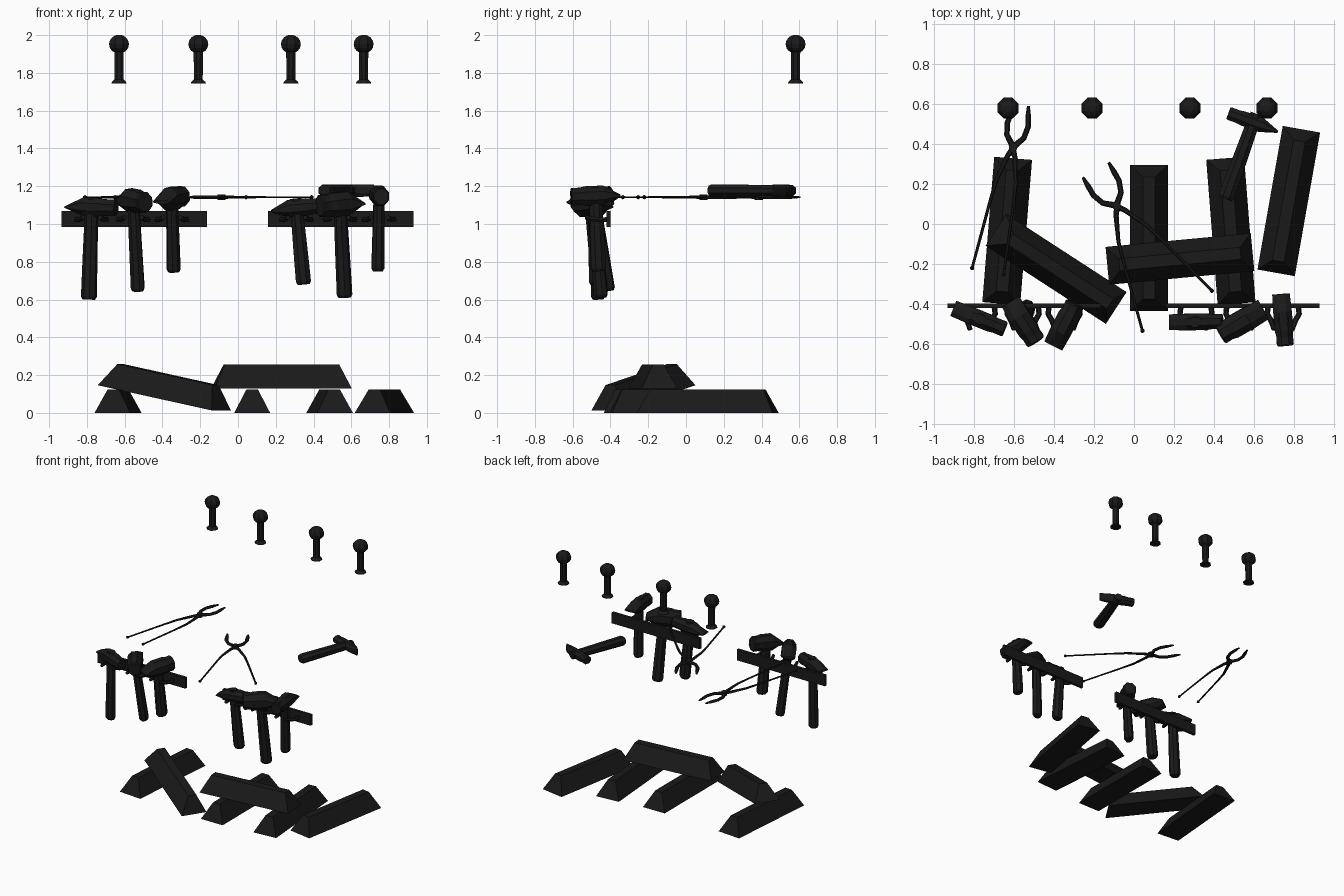
import bpy, bmesh, math
from mathutils import Vector, Matrix

if "Cube" in bpy.data.objects:
    bpy.data.objects.remove(bpy.data.objects["Cube"])

iron = bpy.data.materials.new("black_iron")
iron.diffuse_color = (0.01, 0.01, 0.01, 1)
iron.use_nodes = True
iron.node_tree.nodes["Principled BSDF"].inputs["Base Color"].default_value = iron.diffuse_color


def finish(name, bm, matrix=None):
    if matrix is not None:
        bm.transform(matrix)
    bmesh.ops.recalc_face_normals(bm, faces=bm.faces)
    me = bpy.data.meshes.new(name)
    bm.to_mesh(me)
    bm.free()
    me.materials.append(iron)
    ob = bpy.data.objects.new(name, me)
    bpy.context.collection.objects.link(ob)
    return ob


def loft(name, sections, matrix=None, sides=8):
    """Rings along local z; each section is (z, rx, ry, x offset)."""
    bm = bmesh.new()
    rings = []
    for z, rx, ry, ox in sections:
        ring = []
        for i in range(sides):
            a = 2 * math.pi * (i + 0.5) / sides
            ring.append(bm.verts.new((ox + rx * math.cos(a), ry * math.sin(a), z)))
        rings.append(ring)
    for a, b in zip(rings, rings[1:]):
        for i in range(sides):
            j = (i + 1) % sides
            bm.faces.new((a[i], a[j], b[j], b[i]))
    bm.faces.new(rings[0])
    bm.faces.new(rings[-1])
    return finish(name, bm, matrix)


def tube(name, pts, radii):
    """Flat-shaded bent rod, radius given per point."""
    cu = bpy.data.curves.new(name, 'CURVE')
    cu.dimensions = '3D'
    cu.bevel_depth = 1
    cu.bevel_resolution = 1
    cu.use_fill_caps = True
    sp = cu.splines.new('POLY')
    sp.points.add(len(pts) - 1)
    for p, co, r in zip(sp.points, pts, radii):
        p.co = (*co, 1)
        p.radius = r
    sp.use_smooth = False
    cu.materials.append(iron)
    ob = bpy.data.objects.new(name, cu)
    bpy.context.collection.objects.link(ob)
    return ob


def box(name, center, size):
    bm = bmesh.new()
    bmesh.ops.create_cube(bm, size=1)
    return finish(name, bm, Matrix.Translation(center) @ Matrix.Diagonal((*size, 1)))


# Ingots: tapered bars, long axis along local x
def ingot(x, y, z, yaw, pitch=0):
    bm = bmesh.new()
    bmesh.ops.create_cube(bm, size=1)
    for v in bm.verts:
        top = v.co.z > 0
        v.co.x *= 0.61 if top else 0.73
        v.co.y *= 0.06 if top else 0.19
        v.co.z = 0.125 if top else 0
    rot = Matrix.Rotation(math.radians(yaw), 4, 'Z') @ Matrix.Rotation(math.radians(pitch), 4, 'Y')
    finish("ingot", bm, Matrix.Translation((x, y, z)) @ rot)


ingot(-0.635, -0.035, 0, 85.3)
ingot(0.075, -0.07, 0, 90)
ingot(0.485, -0.035, 0, 94.5)
ingot(0.775, 0.115, 0, 80)
ingot(0.23, -0.175, 0.13, 5.4)
ingot(-0.39, -0.225, 0.08, -33, 10.5)

# Knobs: round-topped posts with flared feet
for x in (-0.63, -0.21, 0.28, 0.665):
    prof = [(1.745, 0.043), (1.752, 0.041), (1.766, 0.025), (1.91, 0.027)]
    prof += [(1.952 - 0.05 * math.cos(a), 0.057 * math.sin(a))
             for a in (math.pi * k / 8 for k in range(2, 8))]
    prof += [(2.0, 0.012)]
    loft("knob", [(z, r, r, 0) for z, r in prof], Matrix.Translation((x, 0.58, 0)))


# Hammers: handle along local z, head along local x with wedge at +x
def hammer(head, tip, yaw, length, r, above=0.05):
    head, tip = Vector(head), Vector(tip)
    z = (head - tip).normalized()
    d = Vector((math.cos(math.radians(yaw)), math.sin(math.radians(yaw)), 0))
    x = (d - z * d.dot(z)).normalized()
    y = z.cross(x)
    m = Matrix((x, y, z)).transposed().to_4x4()
    m.translation = head
    n = (head - tip).length
    loft("hammer_handle", [(-n, 0.034, 0.028, 0), (-n + 0.015, 0.043, 0.036, 0),
                           (-n * 0.6, 0.041, 0.034, 0), (-0.02, 0.036, 0.031, 0),
                           (above, 0.032, 0.028, 0)], m)
    side = Matrix(((0, 0, 1, 0), (0, 1, 0, 0), (-1, 0, 0, 0), (0, 0, 0, 1)))
    loft("hammer_head", [(-0.5 * length, 0.78 * r, 0.72 * r, 0), (-0.47 * length, 0.9 * r, 0.82 * r, 0),
                         (-0.32 * length, 0.88 * r, 0.8 * r, 0), (-0.2 * length, r, 0.9 * r, 0),
                         (0.16 * length, r, 0.9 * r, 0), (0.5 * length, 0.15 * r, 0.85 * r, 0.1 * r)], m @ side)


# Racks: two rails with a pair of curved pegs per hammer
racked = [
    ((-0.775, -0.475, 1.09), (-0.79, -0.465, 0.60), 158, 0.28, 0.052),
    ((-0.555, -0.49, 1.125), (-0.53, -0.415, 0.645), 122, 0.24, 0.064),
    ((-0.35, -0.505, 1.135), (-0.34, -0.463, 0.745), 243, 0.24, 0.064),
    ((0.31, -0.49, 1.085), (0.348, -0.48, 0.68), 181, 0.27, 0.050),
    ((0.54, -0.49, 1.105), (0.565, -0.45, 0.61), 30, 0.25, 0.070),
    ((0.747, -0.48, 1.15), (0.74, -0.463, 0.75), 95, 0.26, 0.056),
]
for x in (-0.55, 0.545):
    box("rack_rail", (x, -0.41, 1.027), (0.77, 0.022, 0.085))
for h in racked:
    hammer(*h)
    for s in (-1, 1):
        cx = h[0][0]
        tube("rack_peg", [(cx + s * 0.075, -0.41, 1.025), (cx + s * 0.08, -0.45, 1.022),
                          (cx + s * 0.06, -0.485, 1.025), (cx + s * 0.045, -0.53, 1.035)],
             [0.014, 0.014, 0.014, 0.012])

# Loose hammer lying flat
hammer((0.597, 0.51, 1.177), (0.458, 0.125, 1.177), -20, 0.265, 0.04, 0.045)


# Tongs: two crossing halves, mirrored about the pivot
def tongs(px, py, yaw, opening):
    place = Matrix.Translation((px, py, 1.142)) @ Matrix.Rotation(math.radians(yaw), 4, 'Z')
    path = [(0, -0.64), (-0.022, -0.3), (-0.027, -0.18), (-0.012, -0.05), (0.006, 0.01),
            (0.036, 0.06), (0.038, 0.12), (0.022, 0.17), (0.006, 0.22)]
    radii = [0.007, 0.008, 0.010, 0.013, 0.016, 0.014, 0.014, 0.014, 0.007]
    turn = Matrix.Rotation(math.radians(-opening / 2), 4, 'Z')
    for s in (-1, 1):
        mirror = Matrix.Diagonal((s, 1, 1, 1))
        m = place @ mirror @ turn
        half = tube("tongs_half", [m @ Vector((x, y, 0)) for x, y in path], radii)
        half.scale.z = 0.7
        half.location.z = 1.142 * 0.3
        end = m @ Vector((0, -0.64, 0))
        bm = bmesh.new()
        bmesh.ops.create_icosphere(bm, subdivisions=1, radius=0.012)
        finish("tongs_handle_end", bm, Matrix.Translation(end))
    loft("tongs_pivot", [(-0.014, 0.022, 0.022, 0), (0.014, 0.022, 0.022, 0)], place)


tongs(-0.605, 0.385, -11.5, 14.5)
tongs(-0.088, 0.092, 30, 36.5)
